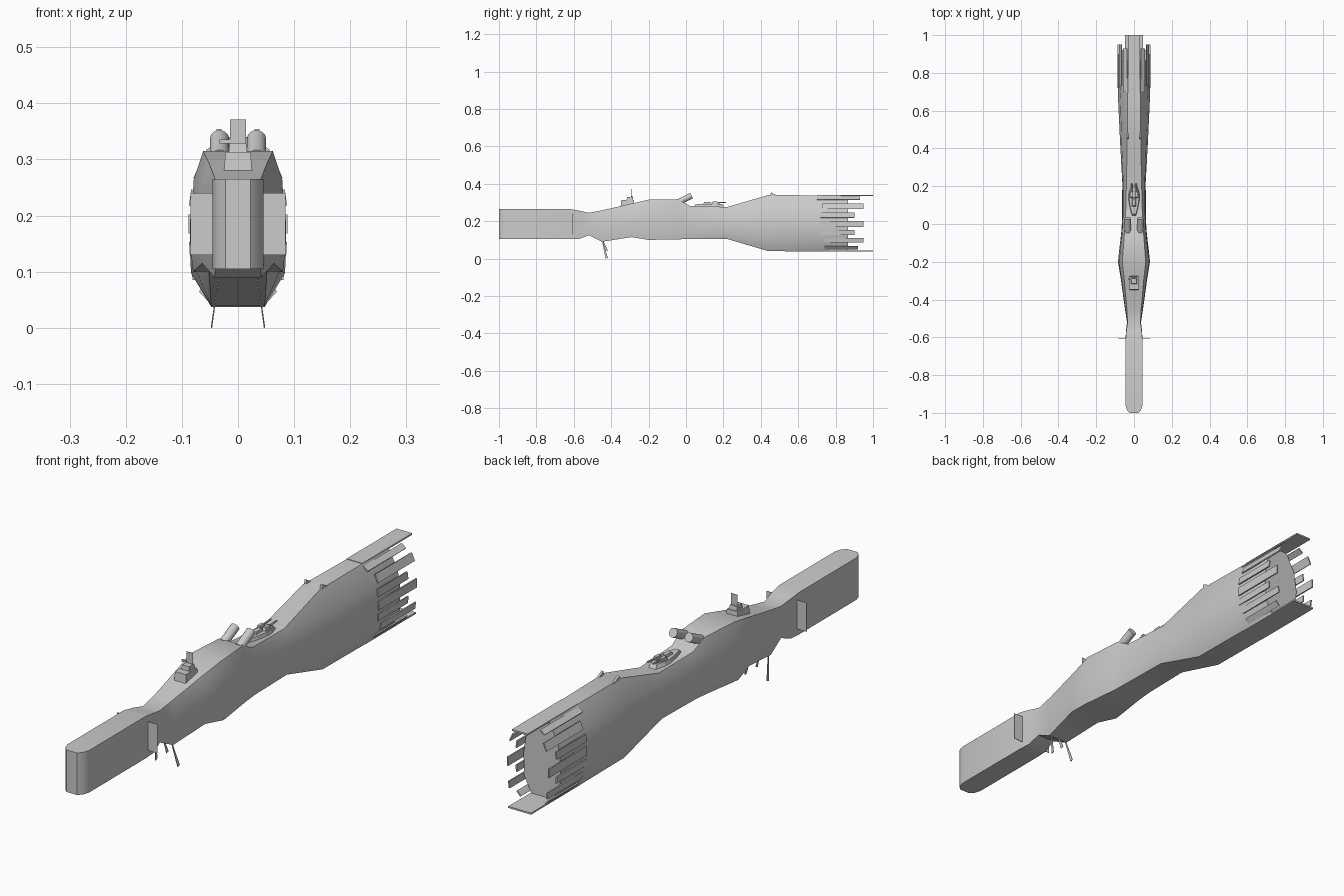
import bpy, bmesh, math
from mathutils import Vector, Matrix, Euler

if "Cube" in bpy.data.objects:
    bpy.data.objects.remove(bpy.data.objects["Cube"])


def mesh(name, verts, faces, smooth=None):
    me = bpy.data.meshes.new(name)
    me.from_pydata(verts, [], faces)
    bm = bmesh.new()
    bm.from_mesh(me)
    bmesh.ops.recalc_face_normals(bm, faces=bm.faces)
    bm.to_mesh(me)
    bm.free()
    ob = bpy.data.objects.new(name, me)
    bpy.context.collection.objects.link(ob)
    if smooth:
        bpy.ops.object.select_all(action='DESELECT')
        ob.select_set(True)
        bpy.context.view_layer.objects.active = ob
        bpy.ops.object.shade_smooth_by_angle(angle=math.radians(smooth))
    return ob


def box(name, loc, size, rot=(0, 0, 0), taper=1.0):
    """Box with optional narrowing toward the top."""
    m = Matrix.Translation(loc) @ Euler(rot).to_matrix().to_4x4()
    v = []
    for k in (-.5, .5):
        t = taper if k > 0 else 1
        for i, j in ((-.5, -.5), (.5, -.5), (.5, .5), (-.5, .5)):
            v.append(m @ Vector((i * size[0] * t, j * size[1] * t, k * size[2])))
    f = [(0, 1, 2, 3), (4, 5, 6, 7)] + [(i, (i + 1) % 4, (i + 1) % 4 + 4, i + 4) for i in range(4)]
    return mesh(name, v, f)


def prism(name, outline, z0, z1, inset=1.0):
    """Extrude an xy outline upward, scaling the top about its centre."""
    n = len(outline)
    cy = sum(p[1] for p in outline) / n
    v = [(x, y, z0) for x, y in outline]
    v += [(x * inset, cy + (y - cy) * inset, z1) for x, y in outline]
    f = [tuple(range(n)), tuple(range(n, 2 * n))]
    f += [(i, (i + 1) % n, (i + 1) % n + n, i + n) for i in range(n)]
    return mesh(name, v, f)


def tube(name, a, b, r, sides=12):
    a, b = Vector(a), Vector(b)
    q = (b - a).to_track_quat('Z', 'Y')
    v = [p + q @ Vector((r * math.cos(i * math.tau / sides), r * math.sin(i * math.tau / sides), 0))
         for p in (a, b) for i in range(sides)]
    f = [tuple(range(sides)), tuple(range(sides, 2 * sides))]
    f += [(i, (i + 1) % sides, (i + 1) % sides + sides, i + sides) for i in range(sides)]
    return mesh(name, v, f, 40)


# Hull stations: y, top z, bottom z, half widths at top / upper / middle / lower / bottom
stations = [
    (-1.00, .265, .105, .022, .022, .022, .022, .022),
    (-.985, .265, .105, .037, .037, .037, .037, .037),
    (-.96, .265, .105, .045, .045, .045, .045, .045),
    (-.62, .265, .105, .045, .045, .045, .045, .045),
    (-.57, .256, .105, .041, .043, .043, .043, .042),
    (-.52, .245, .125, .034, .037, .037, .037, .036),
    (-.45, .258, .090, .038, .046, .048, .048, .042),
    (-.29, .294, .115, .052, .067, .069, .070, .064),
    (-.20, .315, .100, .062, .079, .082, .085, .080),
    (-.04, .315, .103, .050, .062, .065, .067, .060),
    (.02, .282, .105, .045, .059, .062, .063, .056),
    (.22, .276, .105, .040, .057, .061, .062, .052),
    (.44, .340, .040, .036, .066, .074, .074, .048),
    (.70, .338, .038, .033, .074, .086, .084, .048),
    (.865, .332, .042, .030, .067, .078, .075, .044),
]
verts, faces = [], []
for y, zt, zb, *w in stations:
    half = [(x, zb + (zt - zb) * t) for x, t in zip(w, (1, .76, .5, .2, 0))]
    verts += [(x, y, z) for x, z in half] + [(-x, y, z) for x, z in reversed(half)]
for s in range(len(stations) - 1):
    for i in range(10):
        j = (i + 1) % 10
        faces.append((s * 10 + i, s * 10 + j, s * 10 + 10 + j, s * 10 + 10 + i))
faces += [tuple(range(10)), tuple(range(len(verts) - 10, len(verts)))]
mesh("hull", verts, faces, 35)

# Overhanging plates above and below the engine opening
box("stern_top_plate", (0, .85, .337), (.066, .30, .006))
box("stern_bottom_plate", (0, .85, .040), (.096, .30, .006))

# Bridge with upper cabin and flat sensor panel
box("bridge_base", (0, -.312, .295), (.050, .075, .036), taper=.9)
box("bridge_cabin", (0, -.300, .320), (.034, .036, .018), taper=.85)
box("sensor_panel", (0, -.290, .345), (.028, .002, .052))
box("sensor_arm", (-.022, -.29, .332), (.022, .006, .007))

# Raised deck with two forked gun mounts
half = [(.012, .035), (.024, .08), (.032, .13), (.030, .17), (.016, .21)]
prism("aft_deck", half + [(-x, y) for x, y in reversed(half)], .268, .292, .8)
box("deck_house", (0, .115, .294), (.022, .05, .016), taper=.7)

for side, s in (("right", 1), ("left", -1)):
    # Angled launch tubes
    tube("launch_tube_" + side, (s * .033, -.040, .302), (s * .033, .030, .337), .017, 14)
    # Deck guns
    box("deck_turret_" + side, (s * .012, .155, .296), (.016, .035, .016), taper=.75)
    tube("deck_gun_" + side, (s * .012, .165, .298), (s * .012, .215, .301), .0035, 6)
    # Thin fins on the nose
    box("nose_fin_" + side, (s * .065, -.605, .185), (.040, .002, .11))
    # Small dorsal fins
    mesh("dorsal_fin_" + side,
         [(s * x, y, z) for x in (.029, .038) for y, z in ((.45, .335), (.455, .354), (.49, .335))],
         [(0, 1, 2), (3, 4, 5), (0, 1, 4, 3), (1, 2, 5, 4), (2, 0, 3, 5)])
    # Stern fingers: x, z, width, roll, start y, end y
    fingers = [(.046, .322, .024, 52, .70, .93), (.071, .280, .032, 24, .73, .95),
               (.083, .232, .028, 8, .72, .90), (.086, .185, .034, 0, .72, .95),
               (.084, .140, .026, -3, .72, .90), (.080, .098, .026, -8, .74, .95),
               (.060, .058, .024, -42, .74, .92)]
    for n, (x, z, w, roll, y0, y1) in enumerate(fingers):
        box(f"stern_finger_{side}_{n}", (s * x, (y0 + y1) / 2, z), (.005, y1 - y0, w),
            (0, -s * math.radians(roll), 0))

# Belly antennas, widening toward the tip
for name, x0, x1, z1 in (("left", -.033, -.047, 0), ("centre", 0, 0, .04), ("right", .033, .047, 0)):
    v = [(x + d, y, z) for d in (-.001, .001)
         for x, y, z in ((x0, -.450, .10), (x0, -.446, .10), (x1, -.418, z1 + .004), (x1, -.430, z1))]
    mesh("belly_antenna_" + name, v, [(0, 1, 2, 3), (4, 5, 6, 7), (0, 1, 5, 4), (1, 2, 6, 5),
                                      (2, 3, 7, 6), (3, 0, 4, 7)])
